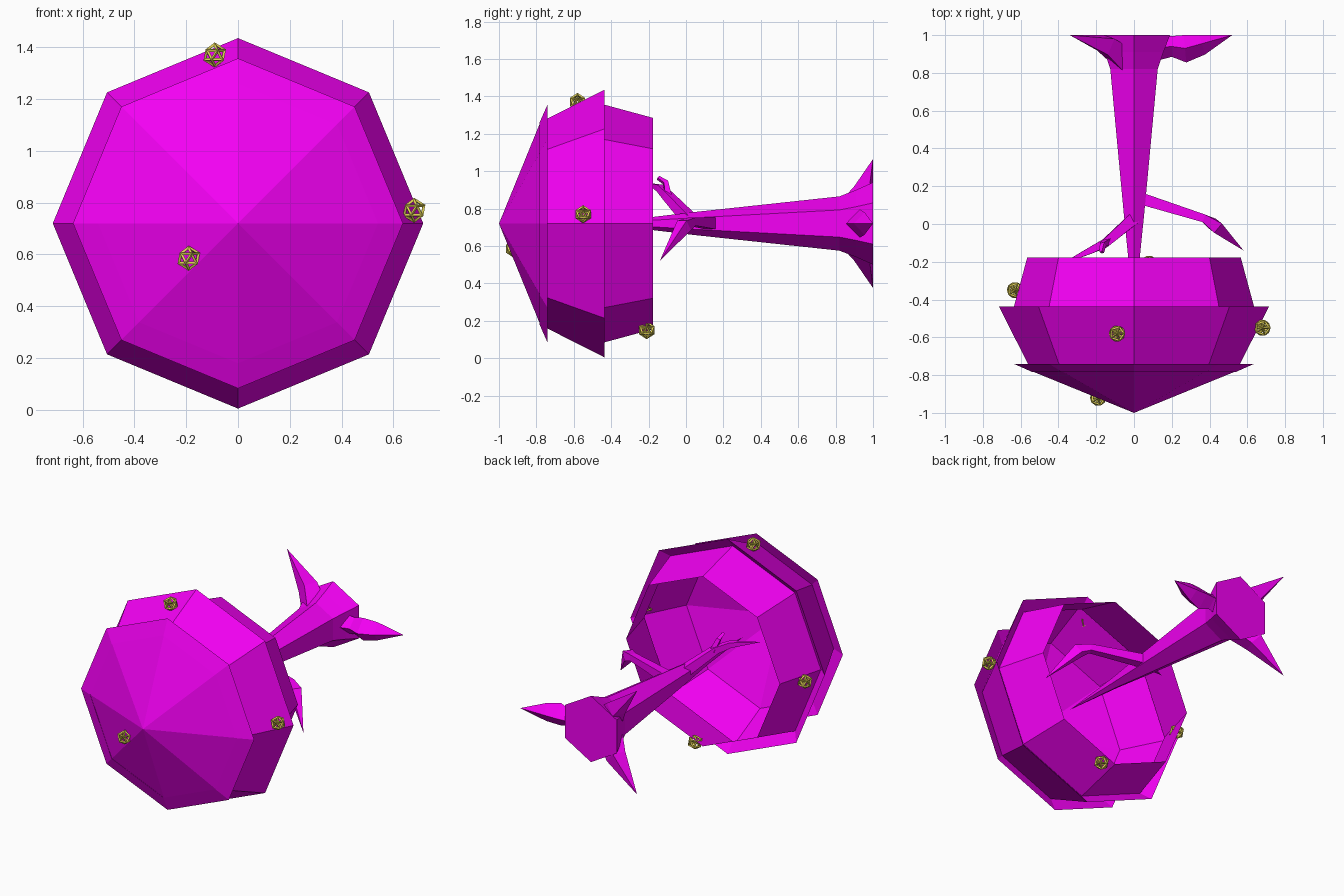
import bpy, bmesh, math
from mathutils import Vector

if "Cube" in bpy.data.objects:
    bpy.data.objects.remove(bpy.data.objects["Cube"])

CZ = 0.72  # height of the tree's long axis


def material(name, rgb):
    m = bpy.data.materials.new(name)
    m.diffuse_color = (*rgb, 1)
    m.use_nodes = True
    m.node_tree.nodes["Principled BSDF"].inputs["Base Color"].default_value = m.diffuse_color
    return m


MAGENTA = material("magenta", (0.9, 0.0, 0.9))
YELLOW = material("yellow", (0.8, 0.68, 0.1))


def finish(bm, name, mat):
    mesh = bpy.data.meshes.new(name)
    bm.to_mesh(mesh)
    bm.free()
    mesh.materials.append(mat)
    ob = bpy.data.objects.new(name, mesh)
    bpy.context.collection.objects.link(ob)
    return ob


def tube(name, path, sides, turn=0.0, caps=True):
    """Flat-sided tube along (x, y, z, radius) points; radius 0 gives a tip."""
    bm = bmesh.new()
    pts = [Vector(p[:3]) for p in path]
    rings = []
    for i, p in enumerate(pts):
        r = path[i][3]
        if r == 0:
            rings.append([bm.verts.new(p)])
            continue
        t = (pts[min(i + 1, len(pts) - 1)] - pts[max(i - 1, 0)]).normalized()
        up = Vector((0, 0, 1))
        u = (up - t * up.dot(t)).normalized()
        v = t.cross(u)
        ring = []
        for k in range(sides):
            a = turn + 2 * math.pi * k / sides
            co = p + r * (math.cos(a) * u + math.sin(a) * v)
            co.y = min(co.y, 1.0)  # nothing passes the cut end of the trunk
            ring.append(bm.verts.new(co))
        rings.append(ring)
    for a, b in zip(rings, rings[1:]):
        for k in range(sides):
            j = (k + 1) % sides
            if len(a) == 1:
                bm.faces.new((a[0], b[k], b[j]))
            elif len(b) == 1:
                bm.faces.new((a[k], a[j], b[0]))
            else:
                bm.faces.new((a[k], a[j], b[j], b[k]))
    if caps:
        for ring in (rings[0], rings[-1]):
            if len(ring) > 1:
                bm.faces.new(ring)
    bmesh.ops.recalc_face_normals(bm, faces=bm.faces)
    return finish(bm, name, MAGENTA)


def lathe_path(profile):
    return [(0, y, CZ, r) for y, r in profile]


# Foliage: hollow eight-sided tiers with undercuts, open toward the trunk
tube("foliage", lathe_path([(-1.0, 0), (-0.74, 0.637), (-0.783, 0.54),
                            (-0.437, 0.715), (-0.49, 0.65), (-0.177, 0.565)]),
     8, caps=False)

# Trunk: thin tip inside the foliage, flaring at the root end
tube("trunk", lathe_path([(-0.6, 0), (-0.18, 0.035), (0.05, 0.062),
                          (0.82, 0.145), (0.91, 0.18), (1.0, 0.22)]), 6)

# Branches
tube("right_branch", [(0.02, 0.14, 0.72, 0.045), (0.37, 0.03, 0.73, 0.03),
                      (0.43, -0.01, 0.71, 0.045), (0.58, -0.14, 0.52, 0)], 4, math.pi / 4)
tube("left_branch", [(0, 0.03, 0.73, 0.045), (-0.15, -0.10, 0.87, 0.032),
                     (-0.23, -0.14, 0.91, 0.025), (-0.40, -0.22, 0.94, 0)], 4, math.pi / 4)
tube("left_twig", [(-0.14, -0.09, 0.86, 0.025), (-0.165, -0.11, 0.94, 0.018),
                   (-0.17, -0.15, 0.965, 0.012)], 4)

# Roots: two mirrored spikes and one bent side root
for side, s in (("upper", 1), ("lower", -1)):
    tube(side + "_root", [(-0.05, 0.88, CZ + s * 0.05, 0.09),
                          (-0.15, 0.95, CZ + s * 0.16, 0.065),
                          (-0.34, 1.0, CZ + s * 0.345, 0)], 4, math.pi / 4)
tube("side_root", [(0.10, 0.93, CZ, 0.07), (0.20, 0.94, CZ, 0.055),
                   (0.27, 0.93, CZ, 0.075), (0.36, 0.955, CZ, 0.06),
                   (0.52, 1.0, CZ, 0)], 4)

# Ornaments: small open cages on the foliage
for i, loc in enumerate([(-0.19, -0.92, 0.585), (-0.09, -0.58, 1.37),
                         (0.68, -0.55, 0.77), (0.08, -0.21, 0.15),
                         (-0.63, -0.35, 0.69)]):
    bm = bmesh.new()
    bmesh.ops.create_icosphere(bm, subdivisions=1, radius=0.042)
    ob = finish(bm, "ornament_%d" % (i + 1), YELLOW)
    ob.location = loc
    wire = ob.modifiers.new("cage", 'WIREFRAME')
    wire.thickness = 0.013
